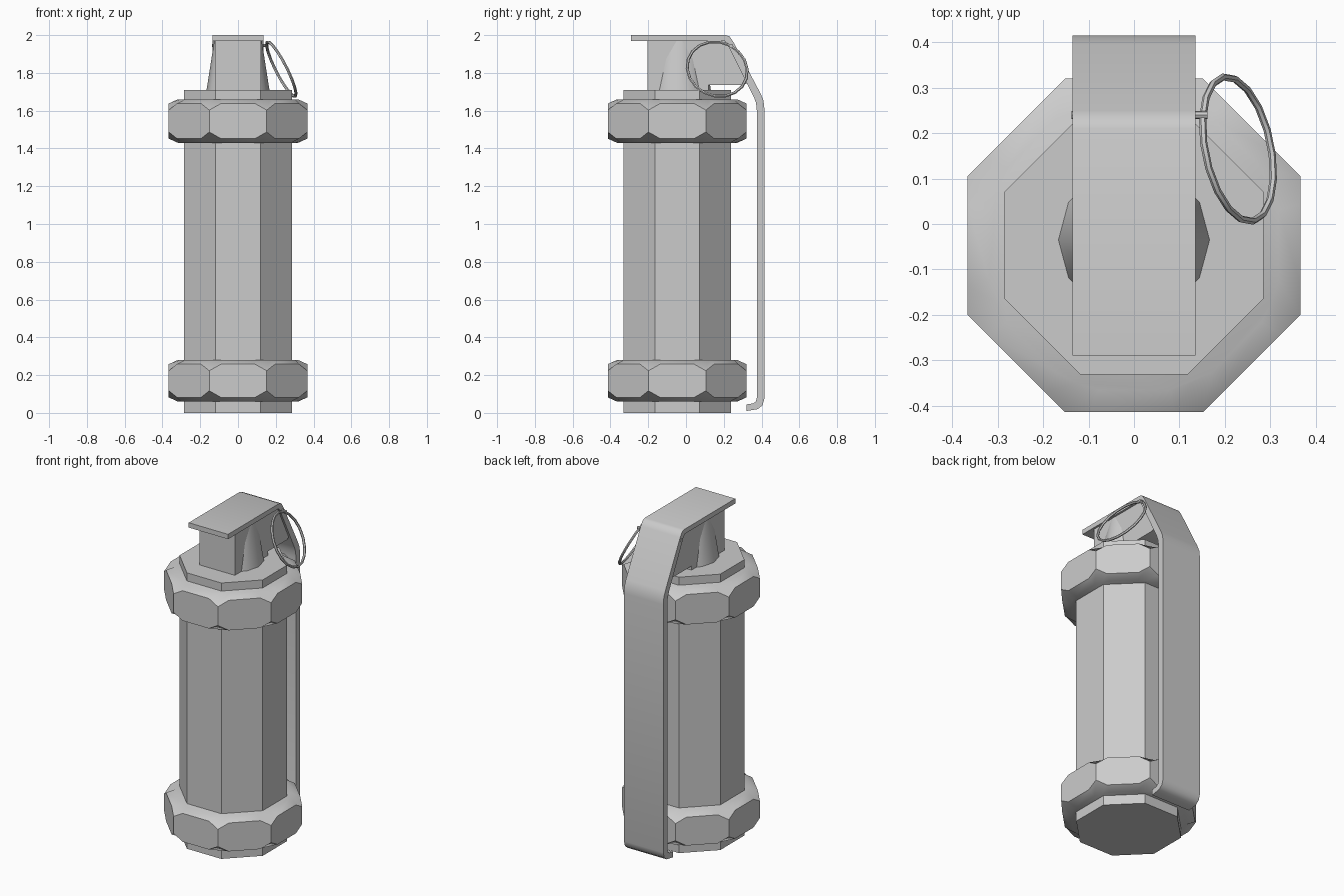
import bpy, bmesh, math
from mathutils import Vector

if "Cube" in bpy.data.objects:
    bpy.data.objects.remove(bpy.data.objects["Cube"])

CY = -0.047  # axis of the canister in y


def finish(name, bm, angle=40):
    bmesh.ops.recalc_face_normals(bm, faces=bm.faces)
    me = bpy.data.meshes.new(name)
    bm.to_mesh(me)
    bm.free()
    ob = bpy.data.objects.new(name, me)
    bpy.context.collection.objects.link(ob)
    bpy.ops.object.select_all(action='DESELECT')
    ob.select_set(True)
    bpy.context.view_layer.objects.active = ob
    bpy.ops.object.shade_smooth_by_angle(angle=math.radians(angle))
    return ob


def loft(name, rings):
    """Skin closed rings of points and cap both ends."""
    bm = bmesh.new()
    vs = [[bm.verts.new(p) for p in r] for r in rings]
    n = len(vs[0])
    for a, b in zip(vs, vs[1:]):
        for i in range(n):
            j = (i + 1) % n
            bm.faces.new((a[i], a[j], b[j], b[i]))
    bm.faces.new(vs[0][::-1])
    bm.faces.new(vs[-1])
    return finish(name, bm)


def ngon(n, r, y, z, turn=0.0):
    return [(r * math.cos(2 * math.pi * i / n + turn),
             y + r * math.sin(2 * math.pi * i / n + turn), z) for i in range(n)]


def extrude_x(name, profile, half):
    """Extrude a (y, z) profile symmetrically along x."""
    return loft(name, [[(x, y, z) for y, z in profile] for x in (-half, half)])


def nut(name, z0, z1, apothem=0.367, flat=0.09, top_r=0.328):
    """Octagonal nut with a rounded chamfer cut at both ends."""
    corner = apothem * math.tan(math.pi / 8)
    side, small = [], []
    for k in range(8):
        a = k * math.pi / 4
        for t, drop in ((-flat, 0.022), (flat, 0.022), (corner, 0.057)):
            x = apothem * math.cos(a) - t * math.sin(a)
            y = apothem * math.sin(a) + t * math.cos(a)
            s = top_r / math.hypot(x, y)
            side.append((x, y + CY, drop))
            small.append((x * s, y * s + CY))
    bm = bmesh.new()
    rings = [[(x, y, z0) for x, y in small],
             [(x, y, z0 + d) for x, y, d in side],
             [(x, y, z1 - d) for x, y, d in side],
             [(x, y, z1) for x, y in small]]
    lo, a, b, hi = [[bm.verts.new(p) for p in r] for r in rings]
    for p, q in ((lo, a), (b, hi)):
        for i in range(24):
            j = (i + 1) % 24
            bm.faces.new((p[i], p[j], q[j], q[i]))
    # eight flat sides, each with clipped corners
    for k in range(8):
        idx = [(3 * k - 1 + m) % 24 for m in range(4)]
        bm.faces.new([a[i] for i in idx] + [b[i] for i in reversed(idx)])
    bm.faces.new(lo[::-1])
    bm.faces.new(hi)
    return finish(name, bm)


# Octagonal canister
R = 0.285 / math.cos(math.pi / 8)
loft("canister", [ngon(8, R, CY, z, math.pi / 8) for z in (0, 1.71)])

# End nuts
nut("lower_nut", 0.06, 0.28)
nut("upper_nut", 1.43, 1.66)

# Fuze head: tapered boss and a block running back to the lever
loft("fuze_boss", [ngon(12, 0.168, -0.035, 1.70),
                   ngon(12, 0.125, -0.035, 1.975)])
extrude_x("fuze_block", [(-0.205, 1.70), (0.12, 1.70), (0.12, 1.735),
                         (0.305, 1.735), (0.33, 1.75), (0.22, 1.955), (0.205, 1.975),
                         (-0.205, 1.975)], 0.122)

# Bent safety lever
outer = [(-0.29, 2.0), (0.21, 2.0), (0.232, 1.992), (0.25, 1.965), (0.395, 1.69),
         (0.41, 1.655), (0.415, 1.61), (0.415, 0.075), (0.405, 0.04), (0.38, 0.02),
         (0.32, 0.01)]
inner = [(0.32, 0.045), (0.355, 0.05), (0.37, 0.06), (0.375, 0.08), (0.375, 1.60),
         (0.371, 1.64), (0.358, 1.675), (0.22, 1.95), (0.205, 1.97), (-0.29, 1.97)]
extrude_x("safety_lever", outer + inner, 0.135)

# Pull ring: a thin tilted torus
bpy.ops.mesh.primitive_torus_add(major_segments=18, minor_segments=6,
                                 major_radius=0.162, minor_radius=0.008,
                                 location=(0.229, 0.165, 1.82))
ring = bpy.context.object
ring.name = "pull_ring"
ring.rotation_euler = Vector((0.876, 0.18, 0.447)).to_track_quat('Z', 'Y').to_euler()
bpy.ops.object.shade_smooth_by_angle(angle=math.radians(40))

# Pin that holds the ring
bpy.ops.mesh.primitive_cylinder_add(vertices=8, radius=0.009, depth=0.30,
                                    location=(0.012, 0.24, 1.945),
                                    rotation=(0, math.pi / 2, 0))
bpy.context.object.name = "safety_pin"
